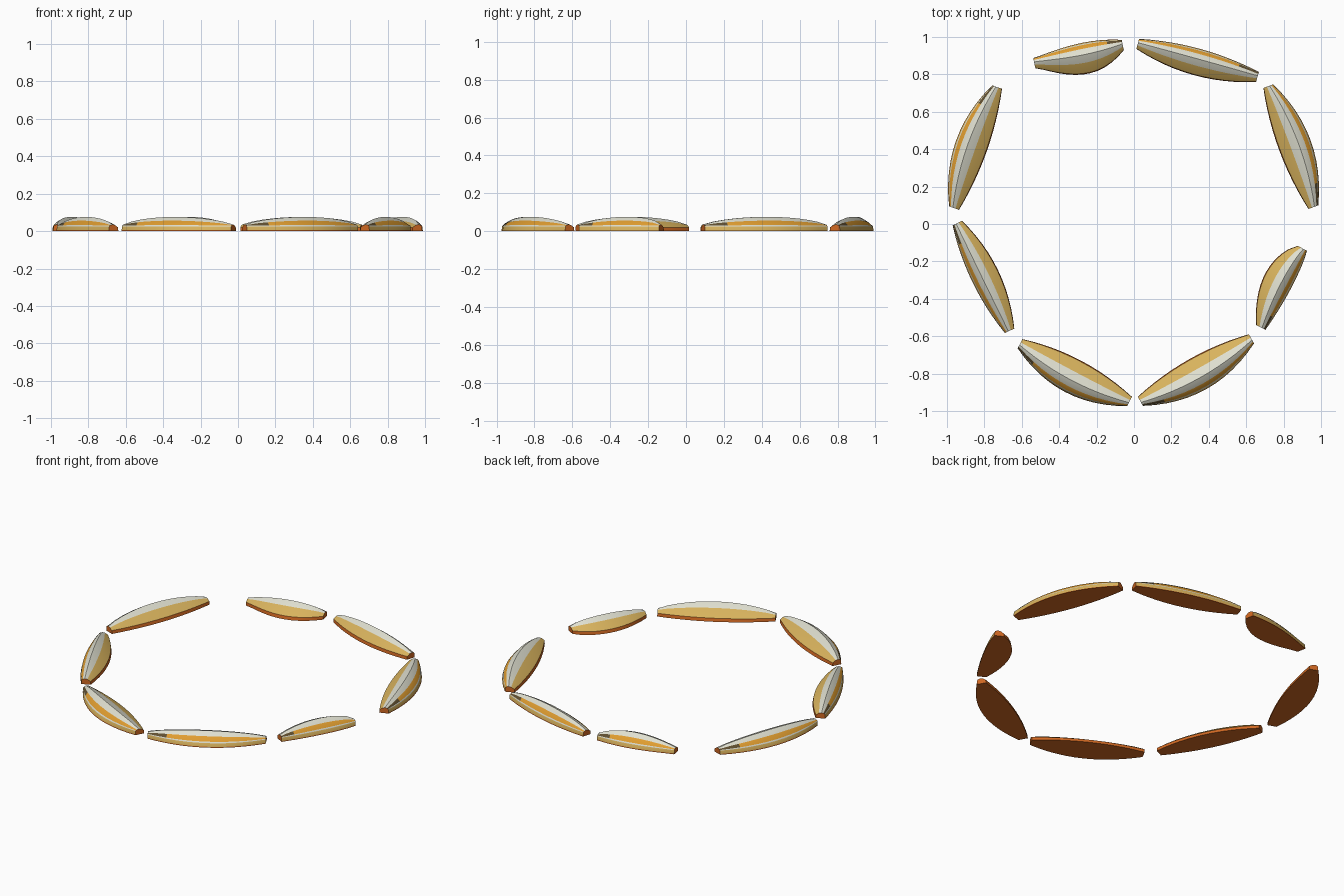
import bpy, bmesh
from mathutils import Vector

cube = bpy.data.objects.get("Cube")
if cube:
    bpy.data.objects.remove(cube, do_unlink=True)


def material(name, rgb):
    m = bpy.data.materials.new(name)
    m.use_nodes = True
    m.diffuse_color = (*rgb, 1)
    m.node_tree.nodes["Principled BSDF"].inputs["Base Color"].default_value = (*rgb, 1)
    return m


CREAM, GOLD, AMBER, ORANGE, DARK = range(5)
materials = [
    material("cream", (.74, .74, .63)),
    material("pale gold", (.69, .45, .11)),
    material("amber", (.75, .34, .03)),
    material("burnt orange", (.64, .14, .016)),
    material("dark brown", (.12, .08, .03)),
]

# Cross-section from the inner to the outer edge: (share of width, height)
PROFILE = [(0, 0), (.03, .02), (.36, .057), (.62, .076),
           (.81, .056), (.93, .032), (.96, .025), (.99, .005), (1, 0)]
BANDS = [ORANGE, GOLD, CREAM, CREAM, AMBER, CREAM, GOLD, ORANGE]
STEPS = 12
END_HALF_WIDTH = .028
RIM = .028


def mound(name, start, end, outer, inner, skew=1):
    """Long tapering ridge from start to end, bulging to both sides."""
    a, b = Vector(start), Vector(end)
    d = (b - a).normalized()
    n = Vector((-d.y, d.x))
    bm = bmesh.new()
    rings = []
    for i in range(STEPS + 1):
        t = i / STEPS
        s = t ** skew
        swell = 4 * s * (1 - s)
        lo = -END_HALF_WIDTH - inner * swell
        hi = END_HALF_WIDTH + outer * swell
        ring = []
        for u, z in PROFILE:
            p = a.lerp(b, t) + n * (lo + (hi - lo) * u)
            if z > RIM:  # the crest sinks towards the ends
                z = RIM + (z - RIM) * (.15 + .85 * swell ** .8)
            ring.append(bm.verts.new((p.x, p.y, z)))
        rings.append(ring)

    # Coloured bands along the length, with a dark patch at one end
    for i, (r, q) in enumerate(zip(rings, rings[1:])):
        for k, band in enumerate(BANDS):
            f = bm.faces.new((r[k], q[k], q[k + 1], r[k + 1]))
            f.material_index = DARK if band == AMBER and i >= STEPS - 2 else band
        f = bm.faces.new((r[0], r[-1], q[-1], q[0]))
        f.material_index = ORANGE
    for ring in (rings[0], rings[-1]):
        bm.faces.new(ring).material_index = ORANGE
    bmesh.ops.recalc_face_normals(bm, faces=bm.faces)

    mesh = bpy.data.meshes.new(name)
    bm.to_mesh(mesh)
    bm.free()
    for m in materials:
        mesh.materials.append(m)
    obj = bpy.data.objects.new(name, mesh)
    bpy.context.collection.objects.link(obj)
    bpy.ops.object.select_all(action="DESELECT")
    obj.select_set(True)
    bpy.context.view_layer.objects.active = obj
    bpy.ops.object.shade_smooth_by_angle(angle=.45)


# Broken ring of mounds, clockwise from the back
mound("back_right_mound", (-.533, .86), (-.06, .957), .027, .085, 1.2)
mound("back_left_mound", (.02, .963), (.66, .786), .035, .053)
mound("left_rear_mound", (.718, .737), (.959, .09), .083, .037)
mound("left_front_mound", (.9, -.13), (.678, -.553), .018, .085, .85)
mound("front_left_mound", (.628, -.614), (.034, -.948), .088, .04)
mound("front_right_mound", (-.024, -.949), (-.609, -.64), .088, .044)
mound("right_front_mound", (-.665, -.571), (-.945, .005), .037, .058)
mound("right_rear_mound", (-.962, .085), (-.732, .732), .083, .035)
